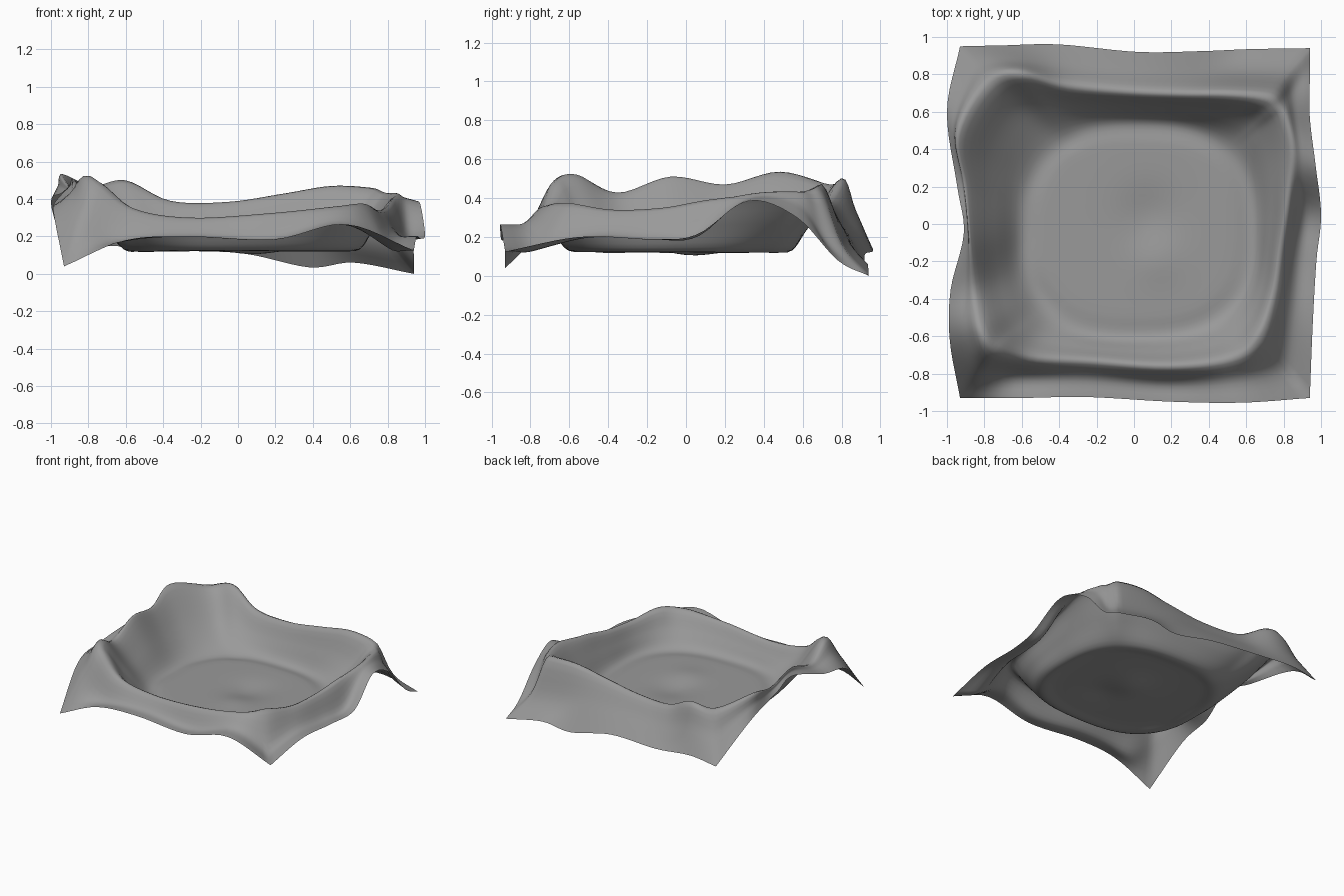
import bpy, bmesh, math
from mathutils import Vector

if "Cube" in bpy.data.objects:
    bpy.data.objects.remove(bpy.data.objects["Cube"])

# Rim stations, counter-clockwise from front left corner: crest xyz, outer edge xyz
RIM = [
    (-.74, -.67, .49, -.93, -.93, .04),
    (-.56, -.72, .35, -.60, -.93, .18),
    (-.25, -.735, .30, -.25, -.925, .20),
    (.18, -.765, .325, .20, -.95, .185),
    (.52, -.72, .36, .58, -.955, .265),
    (.67, -.61, .375, .94, -.93, .125),
    (.745, -.38, .34, .955, -.55, .20),
    (.785, -.12, .35, .975, -.20, .19),
    (.82, .11, .39, 1.0, .05, .21),
    (.83, .38, .42, .97, .32, .385),
    (.80, .56, .43, .94, .57, .30),
    (.77, .63, .44, .94, .78, .08),
    (.71, .68, .46, .94, .94, .0),
    (.50, .70, .47, .62, .935, .06),
    (.25, .70, .43, .38, .925, .035),
    (-.05, .71, .385, .02, .92, .11),
    (-.36, .74, .39, -.40, .96, .125),
    (-.60, .80, .50, -.70, .955, .15),
    (-.78, .74, .47, -.93, .95, .12),
    (-.93, .47, .53, -1.0, .60, .38),
    (-.89, .20, .46, -.945, .20, .43),
    (-.87, -.08, .50, -.91, -.05, .46),
    (-.84, -.35, .42, -.98, -.35, .38),
    (-.81, -.56, .52, -.985, -.62, .32),
]
CORNERS = {0, 5, 12, 18}
SUB = 6
N = len(RIM)
crest = [Vector(r[:3]) for r in RIM]
edge = [Vector(r[3:]) for r in RIM]
# how far the outer slope has dropped part way out: high makes a flat flange
drop = [.93 if 1 <= i <= 8 else .65 if 11 <= i <= 13 else .46 for i in range(N)]
CENTRE = Vector((.02, -.03, .13))


def spline(a, b, c, d, t):
    return .5 * (2 * b + (c - a) * t + (2 * a - 5 * b + 4 * c - d) * t * t
                 + (3 * b - a - 3 * c + d) * t ** 3)


def around(pts, i, t, corners=()):
    b, c = pts[i], pts[(i + 1) % N]
    a = 2 * b - c if i in corners else pts[i - 1]
    d = 2 * c - b if (i + 1) % N in corners else pts[(i + 2) % N]
    return spline(a, b, c, d, t)


def floor_point(p):
    # shallow hollow and low hump
    q = p.copy()
    q.z -= .025 * math.exp(-((p.x - .08) ** 2 + (p.y - .04) ** 2) / .025)
    q.z += .012 * math.exp(-((p.x - .12) ** 2 + (p.y + .2) ** 2) / .015)
    return q


def spoke(c, e, k):
    # floor, foot of wall, crest, shoulder and outer edge along one spoke
    d = c - CENTRE
    s = ((abs(d.x) / .63) ** 2.7 + (abs(d.y) / .575) ** 2.7) ** (-1 / 2.7)
    foot = CENTRE + Vector((d.x * s, d.y * s, 0))
    inner = CENTRE.lerp(foot, .8)
    wall = foot.lerp(c, .5)
    wall.z -= .1 * max(0, (c - foot).xy.length - .15)
    shoulder = c.lerp(e, .47)
    shoulder.z = c.z + (e.z - c.z) * k
    pts = [floor_point(CENTRE.lerp(inner, j / 10)) for j in range(1, 10)]
    keys = [inner, foot, wall, c, shoulder, e]
    for j in range(5):
        a = keys[j - 1] if j else CENTRE.lerp(foot, .6)
        z = keys[j + 2] if j < 4 else 2 * e - shoulder
        pts += [spline(a, keys[j], keys[j + 1], z, m / 5) for m in range(5)]
    return pts + [e]


# Build the sheet as a fan of spokes
bm = bmesh.new()
hub = bm.verts.new(floor_point(CENTRE))
rows = []
for i in range(N):
    for m in range(SUB):
        t = m / SUB
        pts = spoke(around(crest, i, t), around(edge, i, t, CORNERS),
                    around(drop, i, t))
        rows.append([bm.verts.new(p) for p in pts])
for a, b in zip(rows, rows[1:] + rows[:1]):
    bm.faces.new((hub, a[0], b[0]))
    for j in range(len(a) - 1):
        bm.faces.new((a[j], a[j + 1], b[j + 1], b[j]))
for f in bm.faces:
    f.smooth = True
mesh = bpy.data.meshes.new("basin_terrain")
bm.to_mesh(mesh)
bm.free()
basin = bpy.data.objects.new("basin_terrain", mesh)
bpy.context.collection.objects.link(basin)

# Darker grey ground
ground = bpy.data.materials.new("ground_grey")
ground.diffuse_color = (.32, .32, .32, 1)
ground.use_nodes = True
ground.node_tree.nodes["Principled BSDF"].inputs["Base Color"].default_value = ground.diffuse_color
mesh.materials.append(ground)
